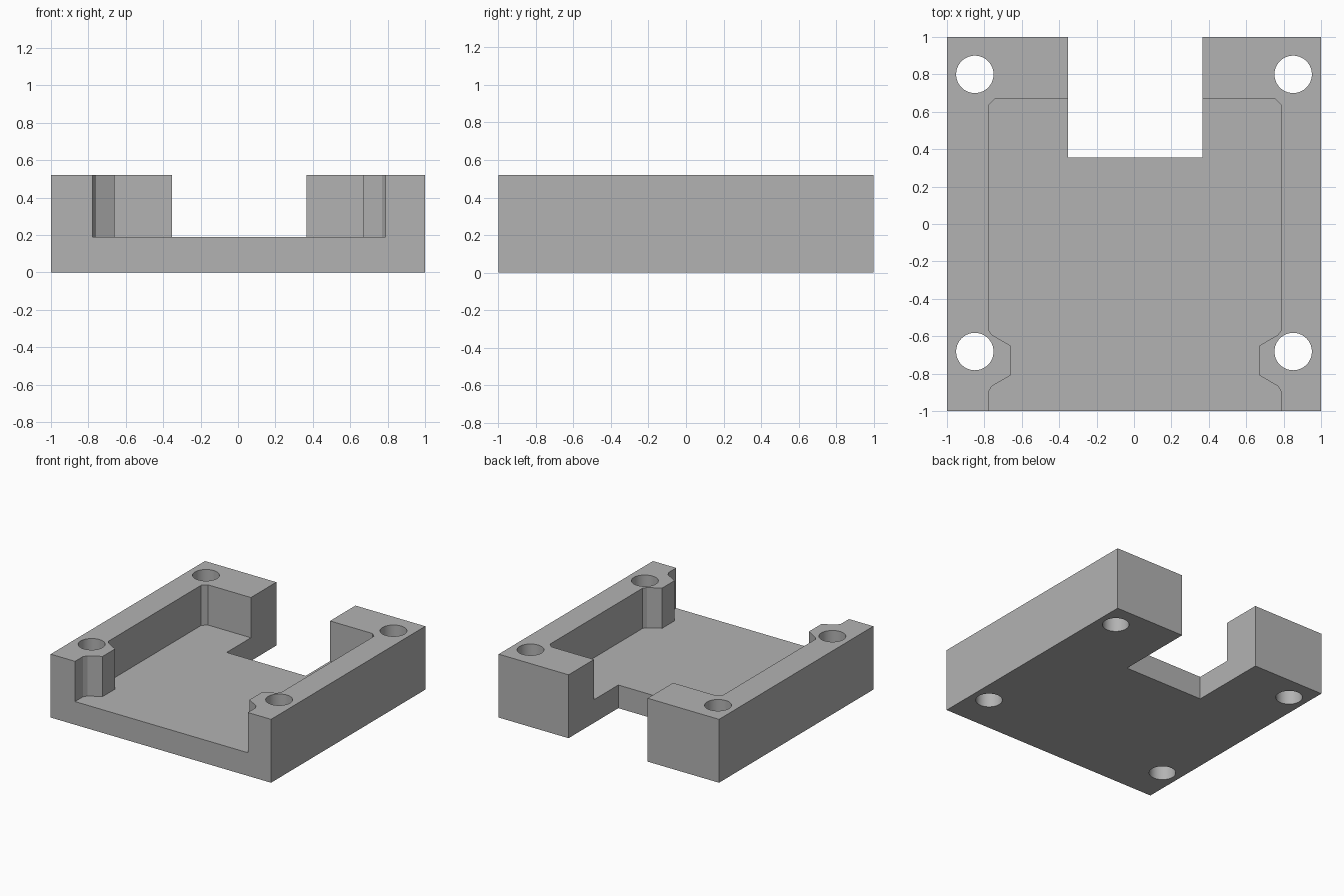
import bpy, bmesh, math
from mathutils import Matrix

HEIGHT, FLOOR = 0.52, 0.19

cube = bpy.data.objects.get("Cube")
if cube:
    bpy.data.objects.remove(cube, do_unlink=True)

grey = bpy.data.materials.new("matte grey")
grey.use_nodes = True
colour = (0.45, 0.45, 0.45, 1)
grey.diffuse_color = colour
grey.node_tree.nodes["Principled BSDF"].inputs["Base Color"].default_value = colour


def prism(name, half, bottom, top, centre=0.0):
    """Extrude an outline given by its +x half, mirrored about x = centre."""
    outline = [(centre + x, y) for x, y in half]
    outline += [(centre - x, y) for x, y in reversed(half)]
    bm = bmesh.new()
    face = bm.faces.new([bm.verts.new((x, y, bottom)) for x, y in outline])
    side = bmesh.ops.extrude_face_region(bm, geom=[face])
    verts = [v for v in side["geom"] if isinstance(v, bmesh.types.BMVert)]
    bmesh.ops.translate(bm, verts=verts, vec=(0, 0, top - bottom))
    return finish(name, bm)


def finish(name, bm):
    bmesh.ops.recalc_face_normals(bm, faces=bm.faces)
    mesh = bpy.data.meshes.new(name)
    bm.to_mesh(mesh)
    bm.free()
    mesh.materials.append(grey)
    obj = bpy.data.objects.new(name, mesh)
    bpy.context.collection.objects.link(obj)
    return obj


# Solid block with the cable notch in its rear edge
tray = prism("mounting_tray", [(1, -1), (1, 1), (0.359, 1), (0.359, 0.355)],
             0, HEIGHT, 0.0)
for v in tray.data.vertices:
    if abs(v.co.x) < 0.5:
        v.co.x += 0.007

# Pocket open to the front, narrowed by the two screw bosses
pocket = prism("pocket_cutter", [
    (0.784, -1.1), (0.784, -0.9), (0.765, -0.867), (0.666, -0.81),
    (0.666, -0.65), (0.765, -0.592), (0.784, -0.565),
    (0.784, 0.635), (0.748, 0.67)], FLOOR, HEIGHT + 0.2, 0.005)

# Four through holes
bm = bmesh.new()
for x in (-0.851, 0.851):
    for y in (-0.682, 0.8):
        bmesh.ops.create_cone(bm, cap_ends=True, segments=64, radius1=0.1,
                              radius2=0.1, depth=2,
                              matrix=Matrix.Translation((x, y, 0)))
holes = finish("screw_hole_cutter", bm)

for cutter in (pocket, holes):
    mod = tray.modifiers.new(cutter.name, "BOOLEAN")
    mod.operation = "DIFFERENCE"
    mod.solver = "EXACT"
    mod.object = cutter
    bpy.context.view_layer.objects.active = tray
    bpy.ops.object.modifier_apply(modifier=mod.name)
    bpy.data.objects.remove(cutter, do_unlink=True)

# Smooth hole walls, crisp edges elsewhere
bpy.ops.object.select_all(action="DESELECT")
tray.select_set(True)
bpy.context.view_layer.objects.active = tray
bpy.ops.object.shade_smooth_by_angle(angle=math.radians(20))
